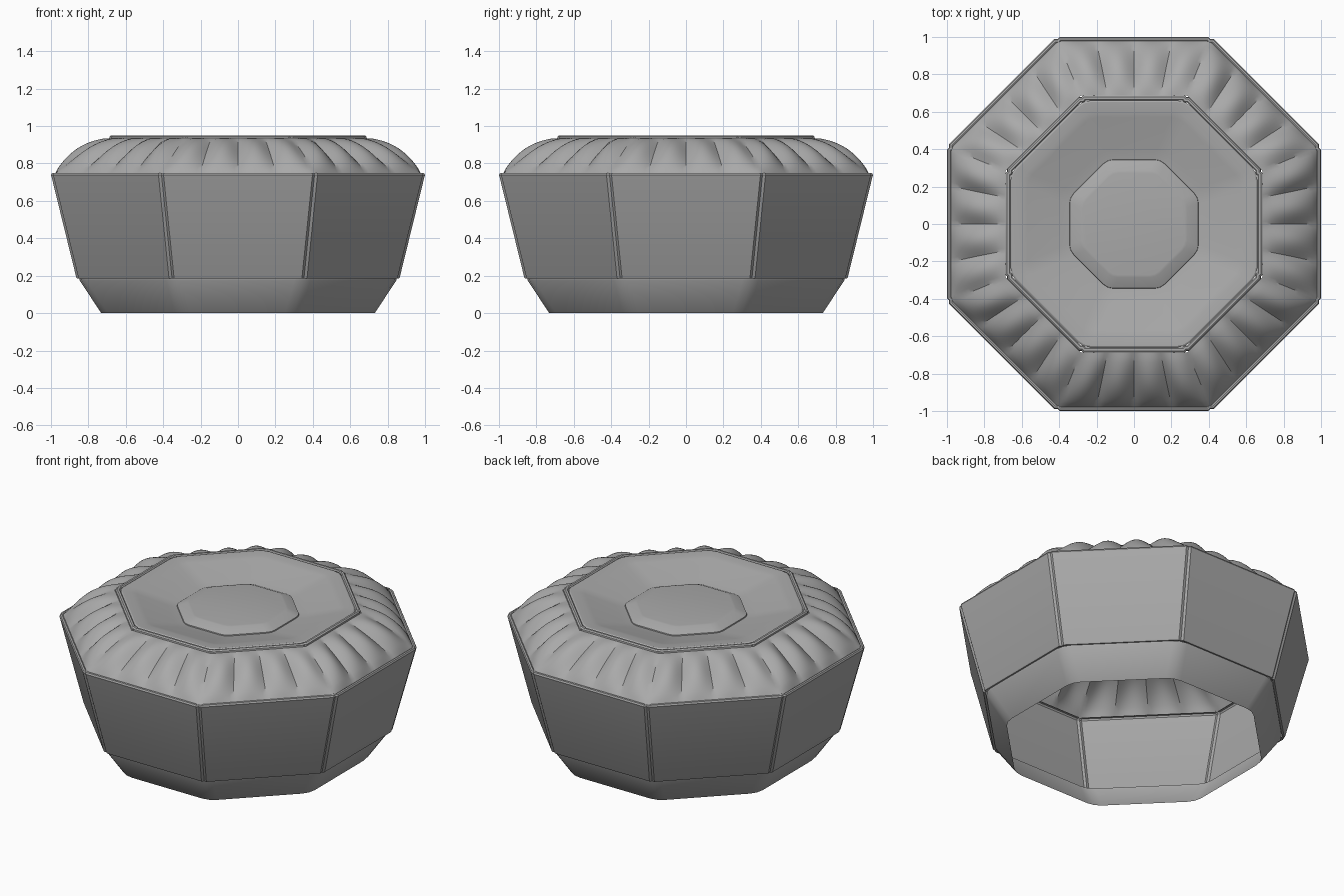
import bpy, bmesh, math
from mathutils import Vector

cube = bpy.data.objects.get("Cube")
if cube:
    bpy.data.objects.remove(cube)

# One plain leather colour
leather = bpy.data.materials.new("grey leather")
leather.use_nodes = True
GREY = (0.4, 0.4, 0.4, 1)
leather.diffuse_color = GREY
leather.node_tree.nodes["Principled BSDF"].inputs["Base Color"].default_value = GREY

SIDES = 8
TAN = math.tan(math.pi / SIDES)
COS = math.cos(math.pi / SIDES)


def octagon(a, z, cut, dip):
    """Octagon ring: corners cut by 'cut' and moved in by 'dip' (groove or rounding)."""
    pts = []
    for i in range(SIDES):
        t = 2 * math.pi * i / SIDES
        n, s = Vector((math.cos(t), math.sin(t), 0)), Vector((-math.sin(t), math.cos(t), 0))
        h = a * TAN - cut
        pts += [n * a - s * h, n * a + s * h]
        c = t + math.pi / SIDES
        pts.append(Vector((math.cos(c), math.sin(c), 0)) * (a / COS - dip))
    return [p + Vector((0, 0, z)) for p in pts]


def loft(name, rings, cap=False):
    """Skin a stack of closed point rings, running from outside/bottom to inside/top."""
    bm = bmesh.new()
    rows = [[bm.verts.new(p) for p in ring] for ring in rings]
    for low, high in zip(rows, rows[1:]):
        n = len(low)
        for i in range(n):
            j = (i + 1) % n
            bm.faces.new((low[i], low[j], high[j], high[i]))
    if cap:
        bm.faces.new(rows[-1])
    mesh = bpy.data.meshes.new(name)
    bm.to_mesh(mesh)
    bm.free()
    mesh.materials.append(leather)
    obj = bpy.data.objects.new(name, mesh)
    bpy.context.collection.objects.link(obj)
    bpy.ops.object.select_all(action='DESELECT')
    obj.select_set(True)
    bpy.context.view_layer.objects.active = obj
    bpy.ops.object.shade_smooth_by_angle(angle=math.radians(30))
    return obj


def panel(name, profile, cut, dip, cap=False):
    return loft(name, [octagon(a, z, cut, dip) for a, z in profile], cap)


# Open-bottomed foot band with softly rounded corners
panel("foot_band", [(0.73, 0), (0.735, 0.006), (0.847, 0.175), (0.848, 0.186)], 0.05, 0.01)

# Eight side panels with sewn corner grooves and a rolled top edge
panel("side_panels", [(0.848, 0.186), (0.86, 0.184), (0.865, 0.192), (0.996, 0.725),
                      (1.0, 0.738), (0.995, 0.748), (0.985, 0.75), (0.976, 0.744)], 0.016, 0.013)

# Gathered shoulder: four puffed pleats on every side
PLEATS, STEPS, ROWS = 4, 10, 14


def pleat_ring(v):
    pts = []
    per_side = PLEATS * STEPS
    fade = math.sin(math.pi * v) ** 0.8
    for i in range(SIDES):
        t = 2 * math.pi * i / SIDES
        n, s = Vector((math.cos(t), math.sin(t), 0)), Vector((-math.sin(t), math.cos(t), 0))
        for k in range(per_side):
            puff = abs(math.sin(math.pi * k / STEPS))
            lift = fade * (0.012 + 0.036 * puff)
            base = 0.978 - 0.29 * v
            along = base * TAN * (2 * k / per_side - 1)
            p = n * (base + 0.53 * lift) + s * along
            pts.append(p + Vector((0, 0, 0.745 + 0.19 * v + 0.85 * lift)))
    return pts


loft("pleated_shoulder", [pleat_ring(r / ROWS) for r in range(ROWS + 1)])

# Piped rim around the seat
panel("seat_rim", [(0.688, 0.932), (0.686, 0.944), (0.678, 0.951), (0.666, 0.951),
                   (0.66, 0.944)], 0.014, 0.011)

# Shallow dished seat
panel("seat_dish", [(0.66, 0.944), (0.652, 0.949), (0.6, 0.946), (0.57, 0.939),
                    (0.4, 0.888), (0.345, 0.878)], 0.04, 0.008)

# Raised centre pad
panel("centre_pad", [(0.345, 0.876), (0.343, 0.884), (0.285, 0.91), (0.272, 0.912)],
      0.03, 0.006, cap=True)
